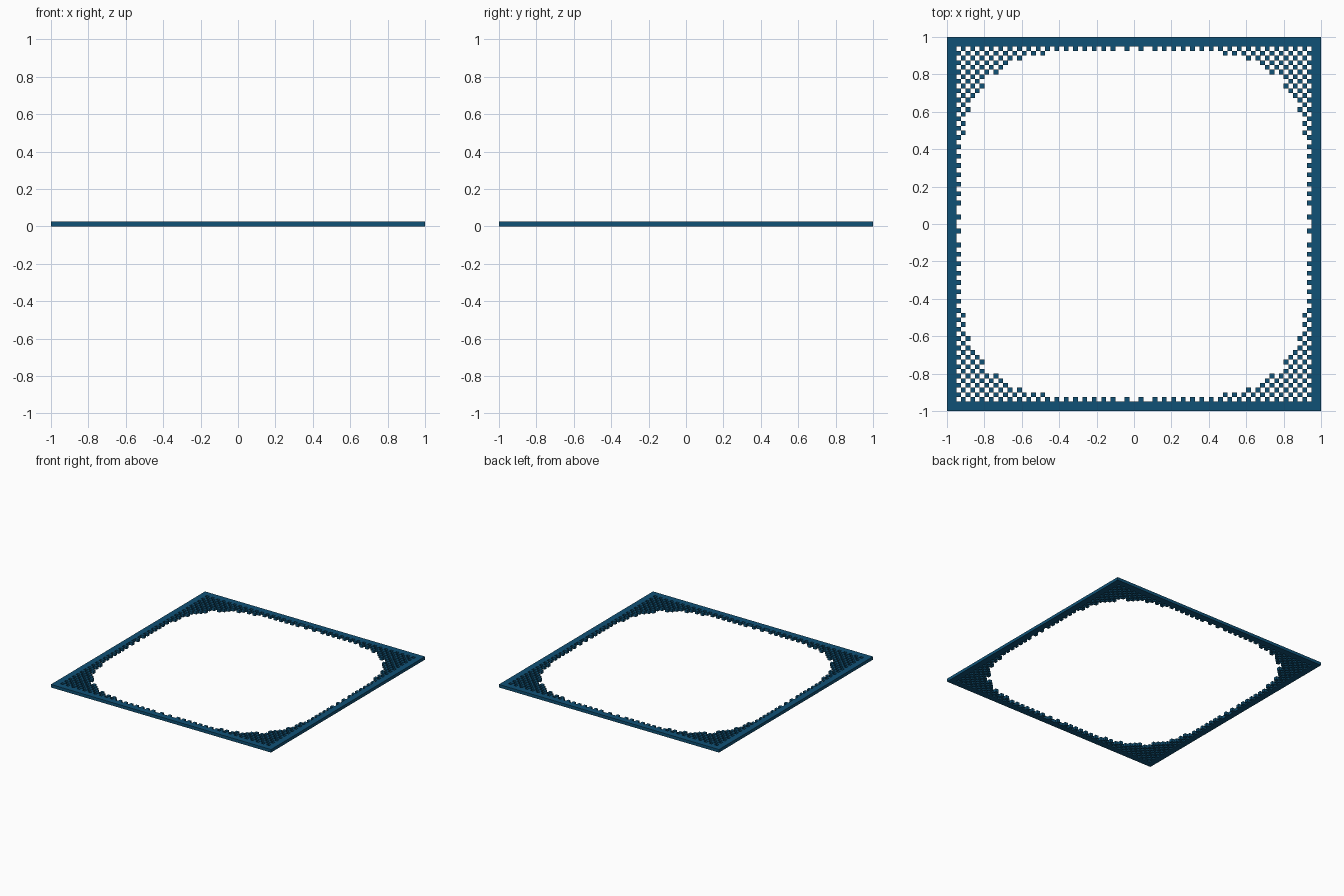
import bpy, bmesh
from mathutils import Matrix, Vector

if "Cube" in bpy.data.objects:
    bpy.data.objects.remove(bpy.data.objects["Cube"])

CELL = 0.025      # size of one square of the pattern
HALF = 40         # squares from the edge to the centre
BORDER = 2        # width of the solid border in squares

blue = bpy.data.materials.new("deep blue")
blue.diffuse_color = (0.005, 0.083, 0.18, 1)
blue.use_nodes = True
blue.node_tree.nodes["Principled BSDF"].inputs["Base Color"].default_value = blue.diffuse_color


def finish(name, bm):
    bmesh.ops.recalc_face_normals(bm, faces=bm.faces)
    mesh = bpy.data.meshes.new(name)
    bm.to_mesh(mesh)
    bm.free()
    mesh.materials.append(blue)
    obj = bpy.data.objects.new(name, mesh)
    bpy.context.collection.objects.link(obj)
    return obj


# Solid square border: a flat ring pulled up to one square of height
bm = bmesh.new()
corners = [(-1, -1), (1, -1), (1, 1), (-1, 1)]
inner = 1 - BORDER * CELL
out = [bm.verts.new((x, y, 0)) for x, y in corners]
inn = [bm.verts.new((x * inner, y * inner, 0)) for x, y in corners]
for k in range(4):
    n = (k + 1) % 4
    bm.faces.new((out[k], out[n], inn[n], inn[k]))
top = bmesh.ops.extrude_face_region(bm, geom=bm.faces[:], use_keep_orig=True)
bmesh.ops.translate(bm, vec=(0, 0, CELL),
                    verts=[v for v in top["geom"] if isinstance(v, bmesh.types.BMVert)])
finish("border_frame", bm)


# Checkered blocks that fill the corners outside a rounded square
def is_filled(i, j):
    if BORDER in (i, j):                       # row of teeth along the border
        far = max(i, j)
        return far == 38 or (far % 2 == 1 and far <= 35)
    x, y = 1 - (i + 0.5) * CELL, 1 - (j + 0.5) * CELL
    return (i + j) % 2 == 1 and x ** 4 + y ** 4 > 0.731


bm = bmesh.new()
for i in range(BORDER, HALF):
    for j in range(BORDER, HALF):
        if not is_filled(i, j):
            continue
        x, y = 1 - (i + 0.5) * CELL, 1 - (j + 0.5) * CELL
        for sx in (-1, 1):
            for sy in (-1, 1):
                place = Matrix.Translation(Vector((sx * x, sy * y, CELL / 2)))
                bmesh.ops.create_cube(bm, size=CELL, matrix=place)
finish("checker_blocks", bm)
